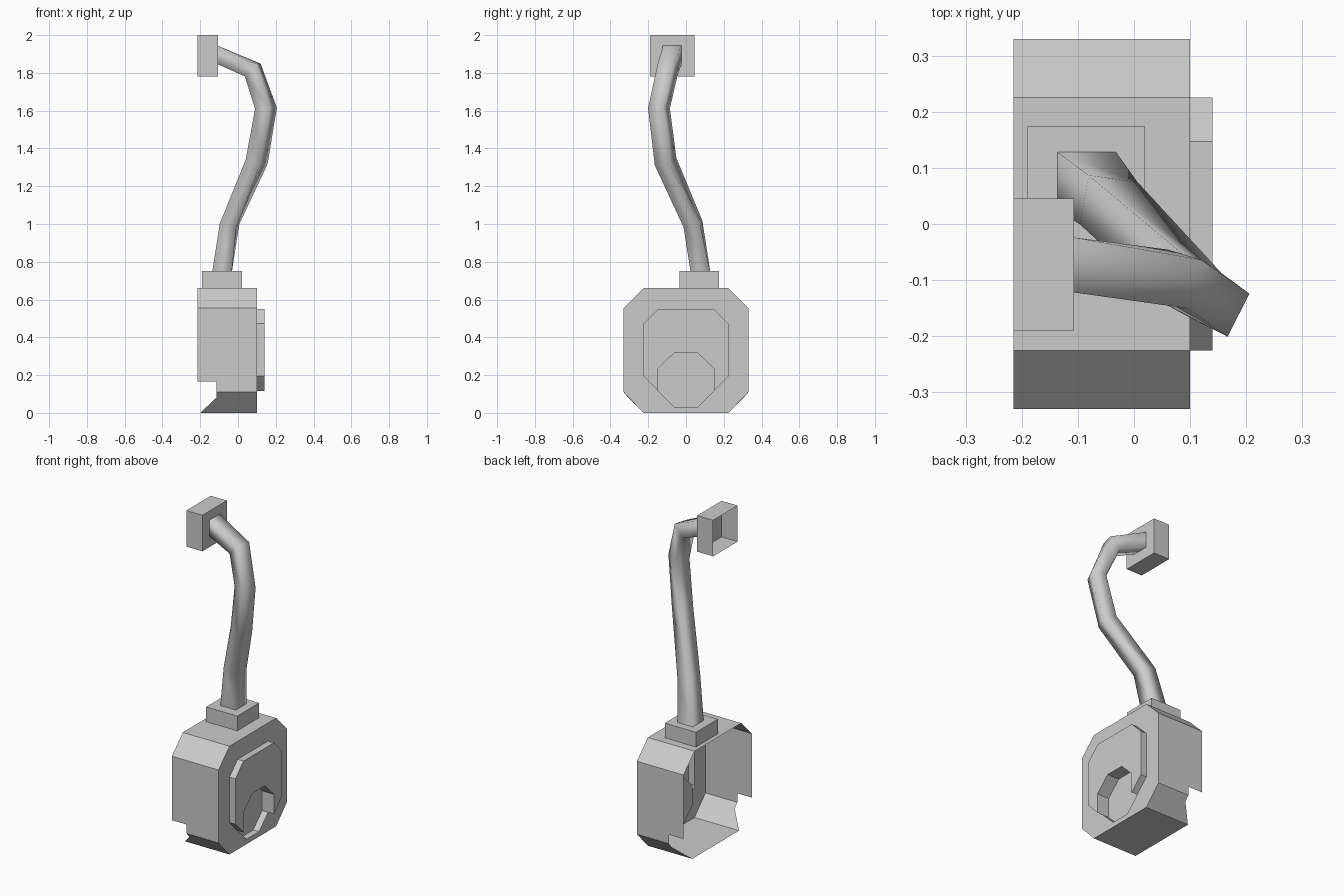
import bpy, bmesh, math
from mathutils import Vector

if "Cube" in bpy.data.objects:
    bpy.data.objects.remove(bpy.data.objects["Cube"])


def make_object(name, faces):
    """Build an object from a list of polygons, welding shared corners."""
    bm = bmesh.new()
    for f in faces:
        bm.faces.new([bm.verts.new(p) for p in f])
    bmesh.ops.remove_doubles(bm, verts=bm.verts, dist=0.0005)
    bmesh.ops.recalc_face_normals(bm, faces=bm.faces)
    me = bpy.data.meshes.new(name)
    bm.to_mesh(me)
    bm.free()
    ob = bpy.data.objects.new(name, me)
    bpy.context.collection.objects.link(ob)
    return ob


def flat(x, profile):
    return [(x, y, z) for y, z in profile]


def walls(x0, x1, path):
    return [[(x0, *a), (x1, *a), (x1, *b), (x0, *b)] for a, b in zip(path, path[1:])]


def open_box(name, lo, hi, skip_axis):
    """Box without its face on the low side of one axis."""
    bm = bmesh.new()
    bmesh.ops.create_cube(bm, size=1)
    for v in bm.verts:
        v.co = [(a + b) / 2 + c * (b - a) for a, b, c in zip(lo, hi, v.co)]
    bm.normal_update()
    gone = [f for f in bm.faces if f.normal[skip_axis] < -0.9]
    bmesh.ops.delete(bm, geom=gone, context='FACES')
    me = bpy.data.meshes.new(name)
    bm.to_mesh(me)
    bm.free()
    ob = bpy.data.objects.new(name, me)
    bpy.context.collection.objects.link(ob)


BACK, FRONT, RAISED, FLOOR = -0.215, 0.10, 0.14, 0.06

# Half profiles (y, z) of housing, raised plate and octagonal pocket
outer = [(0, .66), (.225, .66), (.33, .555), (.33, .11), (.225, 0), (0, 0)]
plate = [(0, .55), (.147, .55), (.225, .472), (.225, .195), (.147, .115)]
pocket_top = [(.147, .115), (.147, .235), (.06, .32), (0, .32)]
pocket_low = [(0, .03), (.06, .03), (.147, .115)]

# Housing: thin shell open at the back, with notched lower corners
faces = walls(BACK, FRONT, outer[:3])
faces.append([(FRONT, .33, .555), (BACK, .33, .555), (BACK, .33, .165),
              (-.115, .33, .165), (-.115, .33, .11), (FRONT, .33, .11)])
faces.append([(FRONT, .33, .11), (-.115, .33, .11), (-.115, .305, .08),
              (-.2, .225, 0), (FRONT, .225, 0)])
faces += walls(-.2, FRONT, outer[4:])
faces.append(flat(FRONT, outer + pocket_low + plate[::-1][1:]))
# Raised plate and recessed pocket
faces.append(flat(RAISED, plate + pocket_top[1:]))
faces += walls(FRONT, RAISED, plate)
faces += walls(RAISED, FLOOR, pocket_top)
faces += walls(FRONT, FLOOR, pocket_low)
faces.append(flat(FLOOR, pocket_low + pocket_top[1:]))
housing = make_object("housing", faces)
m = housing.modifiers.new("mirror", 'MIRROR')
m.use_axis = (False, True, False)

# Collar on top of the housing and bracket at the upper end
open_box("collar", (-.19, -.035, .66), (.02, .175, .75), 2)
open_box("wall_bracket", (BACK, -.19, 1.78), (-.107, .045, 2.0), 0)

# Bent square hose: centre, tangent, twist in degrees, width
stations = [((-.084, .076, .75), (0, 0, 1), 0, .104),
            ((-.045, .037, 1.0), (.2, -.2, 1), 8, .09),
            ((.099, -.108, 1.33), (.3, -.25, 1), 27, .088),
            ((.148, -.143, 1.613), (-.05, 0, 1), 27, .086),
            ((.078, -.098, 1.815), (-.7, .18, .68), 17, .09),
            ((-.107, -.073, 1.895), (-1, 0, 0), 0, .098)]
rings = []
for c, t, deg, w in stations:
    c, t = Vector(c), Vector(t).normalized()
    a = math.radians(deg)
    side = Vector((math.sin(a), math.cos(a), 0))
    side = (side - t * side.dot(t)).normalized()
    out = side.cross(t)
    rings.append([c + (side * i + out * j) * w / 2
                  for i, j in ((1, 1), (1, -1), (-1, -1), (-1, 1))])
faces = [[r[k], r[k - 1], s[k - 1], s[k]] for r, s in zip(rings, rings[1:]) for k in range(4)]
hose = make_object("hose", faces)
for p in hose.data.polygons:
    p.use_smooth = True
